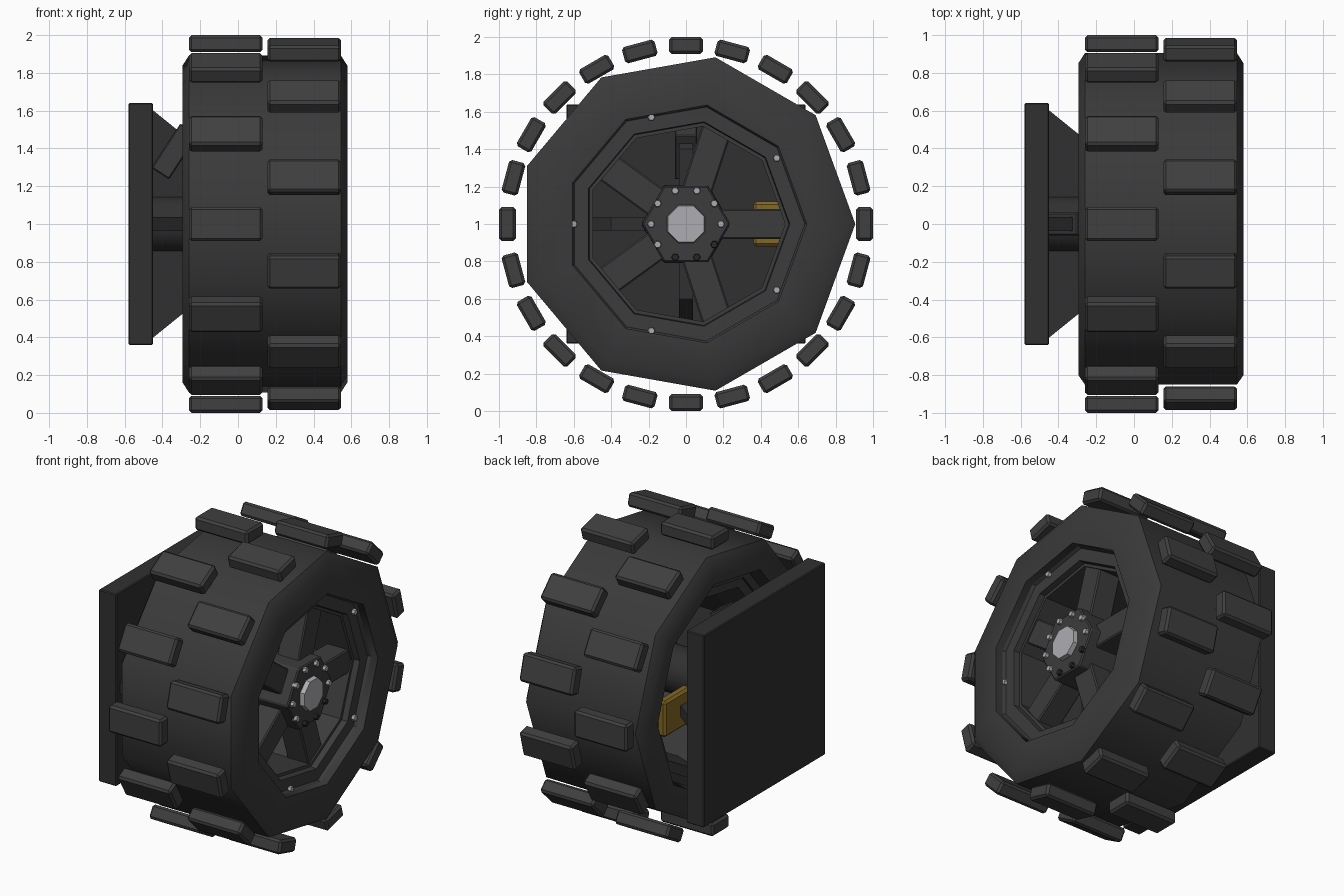
import bpy, bmesh, math
from mathutils import Matrix, Vector

if "Cube" in bpy.data.objects:
    bpy.data.objects.remove(bpy.data.objects["Cube"])

CENTRE = Vector((0, 0, 1))  # wheel axis runs along x through this point


def mat(name, rgb):
    m = bpy.data.materials.new(name)
    m.diffuse_color = (*rgb, 1)
    m.use_nodes = True
    m.node_tree.nodes["Principled BSDF"].inputs["Base Color"].default_value = m.diffuse_color
    return m


RUBBER = mat("rubber", (0.042, 0.042, 0.042))
TREAD = mat("tread_rubber", (0.05, 0.05, 0.05))
RIM = mat("rim_grey", (0.045, 0.045, 0.046))
MOUNT = mat("mount_grey", (0.03, 0.03, 0.03))
STEEL = mat("steel", (0.42, 0.42, 0.45))
DARK = mat("dark_bolt", (0.02, 0.02, 0.02))
GOLD = mat("caliper_gold", (0.23, 0.14, 0.018))


def finish(bm, name, material, bevel=0, smooth=None):
    bmesh.ops.recalc_face_normals(bm, faces=bm.faces)
    me = bpy.data.meshes.new(name)
    bm.to_mesh(me)
    bm.free()
    me.materials.append(material)
    ob = bpy.data.objects.new(name, me)
    bpy.context.collection.objects.link(ob)
    if bevel:
        mod = ob.modifiers.new("edge", 'BEVEL')
        mod.width, mod.segments = bevel, 1
    if smooth:
        bpy.ops.object.select_all(action='DESELECT')
        ob.select_set(True)
        bpy.context.view_layer.objects.active = ob
        bpy.ops.object.shade_smooth_by_angle(angle=math.radians(smooth))
    return ob


def polar(x, r, deg):
    a = math.radians(deg)
    return CENTRE + Vector((x, r * math.cos(a), r * math.sin(a)))


def lathe(name, profile, sides, material, smooth=None):
    """Closed ring from (x, radius) points turned about the wheel axis."""
    bm = bmesh.new()
    rings = [[bm.verts.new(polar(x, r, 360 * i / sides)) for x, r in profile]
             for i in range(sides)]
    n = len(profile)
    for i in range(sides):
        a, b = rings[i], rings[(i + 1) % sides]
        for j in range(n):
            k = (j + 1) % n
            bm.faces.new((a[j], a[k], b[k], b[j]))
    return finish(bm, name, material, smooth=smooth)


def rod(name, x0, x1, r0, r1, sides, material, turn=0, at=(0, 0), smooth=None, bevel=0):
    """Prism along x, placed at (radius, angle) from the axis."""
    bm = bmesh.new()
    off = polar(0, *at) - CENTRE
    ends = [[bm.verts.new(polar(x, r, turn + 360 * i / sides) + off) for i in range(sides)]
            for x, r in ((x0, r0), (x1, r1))]
    for e in ends:
        bm.faces.new(e)
    for i in range(sides):
        k = (i + 1) % sides
        bm.faces.new((ends[0][i], ends[0][k], ends[1][k], ends[1][i]))
    return finish(bm, name, material, bevel, smooth)


def block(name, x, r, t, deg, material, bevel=0):
    """Box given by x range, radial range and tangential range, turned to an angle."""
    bm = bmesh.new()
    bmesh.ops.create_cube(bm, size=1)
    lo, hi = Vector((x[0], r[0], t[0])), Vector((x[1], r[1], t[1]))
    size, mid = hi - lo, (hi + lo) / 2
    m = (Matrix.Translation(CENTRE) @ Matrix.Rotation(math.radians(deg), 4, 'X')
         @ Matrix.Translation(mid) @ Matrix.Diagonal((*size, 1)))
    bmesh.ops.transform(bm, matrix=m, verts=bm.verts)
    return finish(bm, name, material, bevel)


# Nine-sided tyre
lathe("tyre", [(0.58, 0.645), (0.58, 0.85), (0.545, 0.905), (-0.26, 0.905),
               (-0.295, 0.85), (-0.295, 0.72), (-0.2, 0.70), (-0.2, 0.645)],
      9, RUBBER, smooth=42)

# Rim ring with a small inner step
lathe("rim", [(0.56, 0.66), (0.51, 0.635), (0.51, 0.555), (0.47, 0.55), (0.47, 0.53),
              (0.0, 0.53), (-0.18, 0.58), (-0.18, 0.66)], 9, RIM)

# Two staggered rows of tread blocks
for i in range(12):
    block("inner_tread", (-0.26, 0.13), (0.91, 1.0), (-0.09, 0.09), 30 * i, TREAD, 0.014)
    block("outer_tread", (0.155, 0.545), (0.91, 1.0), (-0.09, 0.09), 30 * i + 15, TREAD, 0.014)

# Spokes and rim bolts
for i in range(5):
    block("spoke", (0.3, 0.46), (0.18, 0.56), (-0.08, 0.08), 72 * i, RIM, 0.008)
    rod("rim_bolt", 0.5, 0.53, 0.022, 0.018, 6, STEEL, at=(0.6, 72 * i + 36))

# Hub, cap and hub bolts
rod("hub", 0.2, 0.53, 0.24, 0.235, 6, RIM, bevel=0.008)
rod("axle_cap", 0.5, 0.56, 0.115, 0.105, 8, STEEL, turn=22.5)
for i in range(10):
    rod("hub_bolt", 0.52, 0.55, 0.022, 0.018, 6,
        DARK if i in (7, 8, 9) else STEEL, at=(0.187, 36 * i))

# Axle and mounting plate
rod("axle", -0.46, 0.25, 0.15, 0.15, 16, MOUNT, smooth=30)
block("mount_plate", (-0.58, -0.45), (-0.64, 0.64), (-0.64, 0.64), 0, MOUNT, 0.006)

# Four sloped gussets between plate and axle
for i in range(4):
    bm = bmesh.new()
    outline = [(-0.46, 0.1), (-0.46, 0.61), (-0.2, 0.4), (-0.2, 0.1)]
    rot = Matrix.Rotation(math.radians(90 * i), 3, 'X')
    sides = [[bm.verts.new(CENTRE + rot @ Vector((x, r, t))) for x, r in outline]
             for t in (-0.037, 0.037)]
    for s in sides:
        bm.faces.new(s)
    for j in range(4):
        k = (j + 1) % 4
        bm.faces.new((sides[0][j], sides[0][k], sides[1][k], sides[1][j]))
    finish(bm, "gusset", MOUNT)

# Tilted link above the axle
link = block("tilted_link", (-0.055, 0.055), (-0.06, 0.06), (-0.14, 0.14), 0, RIM, 0.006)
link.data.transform(Matrix.Translation((-0.335, 0, 1.385)) @ Matrix.Rotation(math.radians(33), 4, 'Y')
                    @ Matrix.Translation(-CENTRE))

# Brake caliper
block("brake_caliper", (-0.295, -0.23), (0.36, 0.64), (-0.12, 0.12), 0, GOLD, 0.015)
